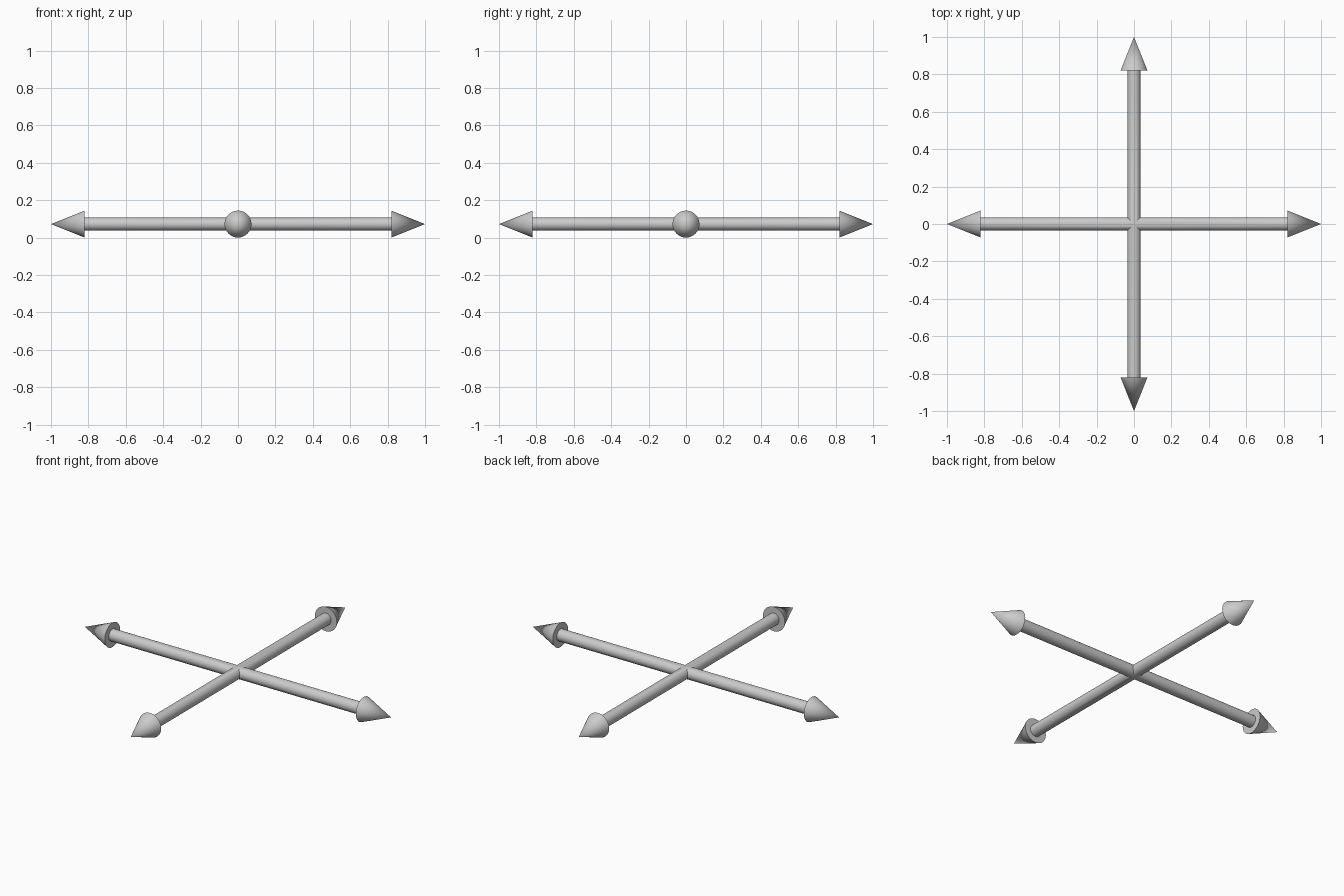
import bpy, bmesh, math
from mathutils import Matrix

if "Cube" in bpy.data.objects:
    bpy.data.objects.remove(bpy.data.objects["Cube"])

SIDES = 32
SHAFT_R, HEAD_R = 0.035, 0.072
HEAD_BASE, TIP = 0.82, 1.0


def ring(bm, radius, place, rot):
    verts = []
    for i in range(SIDES):
        a = 2 * math.pi * i / SIDES
        y, z = radius * math.cos(a), radius * math.sin(a)
        co = rot @ Matrix.Translation((place(y), y, z)).translation
        verts.append(bm.verts.new(co))
    return verts


def add_arm(bm, angle):
    rot = Matrix.Rotation(angle, 3, 'Z')
    rings = [
        ring(bm, SHAFT_R, lambda y: abs(y), rot),       # mitred joint at the centre
        ring(bm, SHAFT_R, lambda y: HEAD_BASE, rot),    # shaft end
        ring(bm, HEAD_R, lambda y: HEAD_BASE, rot),     # arrowhead rim
    ]
    tip = bm.verts.new(rot @ Matrix.Translation((TIP, 0, 0)).translation)
    for i in range(SIDES):
        j = (i + 1) % SIDES
        for a, b in zip(rings, rings[1:]):
            bm.faces.new((a[i], a[j], b[j], b[i]))
        bm.faces.new((rings[-1][i], rings[-1][j], tip))


# Four arrows joined at the centre, lying flat
bm = bmesh.new()
for k in range(4):
    add_arm(bm, k * math.pi / 2)
bmesh.ops.remove_doubles(bm, verts=bm.verts, dist=0.0005)
bmesh.ops.recalc_face_normals(bm, faces=bm.faces)
mesh = bpy.data.meshes.new("four_way_arrow")
bm.to_mesh(mesh)
bm.free()

arrow = bpy.data.objects.new("four_way_arrow", mesh)
arrow.location.z = HEAD_R
bpy.context.collection.objects.link(arrow)
bpy.context.view_layer.objects.active = arrow
arrow.select_set(True)
bpy.ops.object.shade_smooth_by_angle(angle=math.radians(30))
